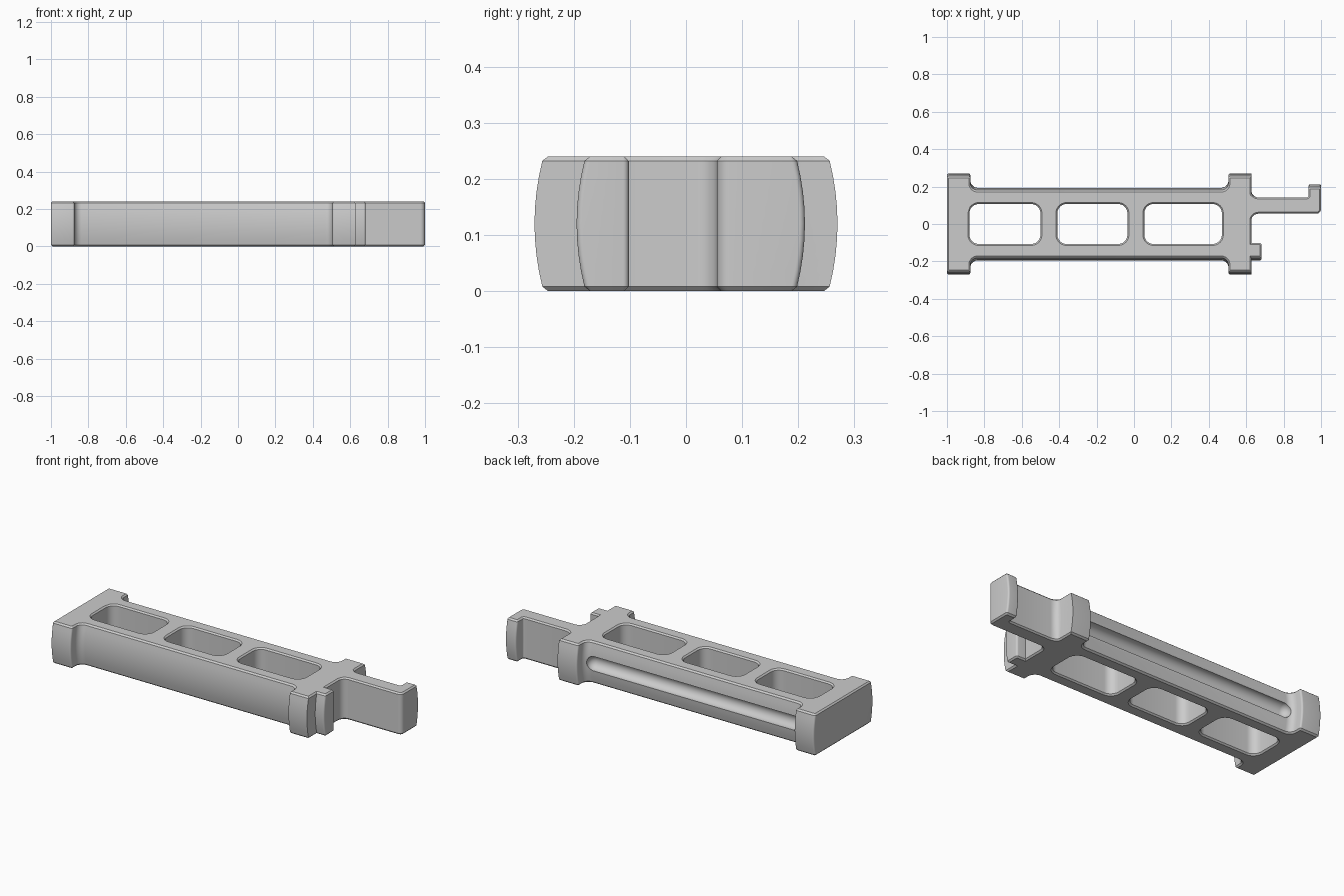
import bpy
import bmesh
from math import tan, pi
from mathutils import Vector, Matrix

if "Cube" in bpy.data.objects:
    bpy.data.objects.remove(bpy.data.objects["Cube"])

HEIGHT = 0.24
CHAMFER = 0.008

grey = bpy.data.materials.new("plain grey")
grey.use_nodes = True
colour = (0.6, 0.6, 0.6, 1)
grey.diffuse_color = colour
grey.node_tree.nodes["Principled BSDF"].inputs["Base Color"].default_value = colour


def rounded(corners, steps=6):
    """Turn (x, y, radius) corners into an outline with arc fillets."""
    points = []
    for i, (x, y, r) in enumerate(corners):
        p = Vector((x, y, 0))
        if r == 0:
            points.append(p)
            continue
        a = (Vector((*corners[i - 1][:2], 0)) - p).normalized()
        b = (Vector((*corners[(i + 1) % len(corners)][:2], 0)) - p).normalized()
        reach = r / tan(a.angle(b) / 2)
        centre = p + (a + b).normalized() * (r * r + reach * reach) ** 0.5
        start = (p + a * reach - centre).normalized()
        end = (p + b * reach - centre).normalized()
        points += [centre + start.slerp(end, k / steps) * r for k in range(steps + 1)]
    return points


def rectangle(x0, x1, y0, y1, r):
    return [(x0, y0, r), (x1, y0, r), (x1, y1, r), (x0, y1, r)]


# Plan outline: rail, two end flanges, small tab and hooked arm
BODY, FLANGE, FILLET, EDGE = 0.195, 0.27, 0.038, 0.01
outline = [
    (-1, -FLANGE, EDGE), (-0.875, -FLANGE, EDGE), (-0.875, -BODY, FILLET),
    (0.505, -BODY, FILLET), (0.505, -FLANGE, EDGE), (0.627, -FLANGE, 0),
    (0.627, -BODY, 0), (0.682, -BODY, EDGE), (0.682, -0.102, EDGE), (0.627, -0.102, 0),
    (0.627, 0.055, FILLET), (1, 0.055, 0.025), (1, 0.212, EDGE), (0.933, 0.212, EDGE),
    (0.933, 0.142, EDGE), (0.627, 0.142, FILLET),
    (0.627, FLANGE, 0), (0.505, FLANGE, EDGE), (0.505, BODY, FILLET),
    (-0.875, BODY, FILLET), (-0.875, FLANGE, EDGE), (-1, FLANGE, EDGE),
]
windows = [(-0.88, -0.5), (-0.41, -0.035), (0.055, 0.47)]

# Filled plan with three windows, thickened with chamfered rims
curve = bpy.data.curves.new("frame_plan", "CURVE")
curve.dimensions = "2D"
curve.fill_mode = "BOTH"
curve.extrude = HEIGHT / 2 - CHAMFER
curve.bevel_depth = CHAMFER
curve.bevel_resolution = 0
curve.offset = -CHAMFER
loops = [outline] + [rectangle(a, b, -0.107, 0.107, 0.05) for a, b in windows]
for loop in loops:
    pts = rounded(loop)
    spline = curve.splines.new("POLY")
    spline.points.add(len(pts) - 1)
    for sp, p in zip(spline.points, pts):
        sp.co = (p.x, p.y, 0, 1)
    spline.use_cyclic_u = True
plan = bpy.data.objects.new("frame_plan", curve)
bpy.context.collection.objects.link(plan)
mesh = bpy.data.meshes.new_from_object(plan.evaluated_get(bpy.context.evaluated_depsgraph_get()))
bpy.data.objects.remove(plan)

# Slice the walls into layers and bulge the outer sides
bm = bmesh.new()
bm.from_mesh(mesh)
bmesh.ops.remove_doubles(bm, verts=bm.verts, dist=0.0002)
layers = 8
for i in range(1, layers):
    z = (i / layers - 0.5) * (HEIGHT - 2 * CHAMFER)
    bmesh.ops.bisect_plane(bm, geom=bm.verts[:] + bm.edges[:] + bm.faces[:],
                           plane_co=(0, 0, z), plane_no=(0, 0, 1))
for v in bm.verts:
    outer = min(max((abs(v.co.y) - 0.145) / 0.04, 0), 1)
    drop = 0.016 * outer * (2 * v.co.z / HEIGHT) ** 2
    v.co.y -= drop if v.co.y > 0 else -drop
    v.co.z += HEIGHT / 2
bmesh.ops.recalc_face_normals(bm, faces=bm.faces)
bm.to_mesh(mesh)
bm.free()
mesh.materials.clear()
mesh.materials.append(grey)
frame = bpy.data.objects.new("frame", mesh)
bpy.context.collection.objects.link(frame)

# Round-ended groove along the back of the rail: a sphere stretched into a capsule
bm = bmesh.new()
bmesh.ops.create_uvsphere(bm, u_segments=24, v_segments=13, radius=0.042,
                          matrix=Matrix.Rotation(pi / 2, 4, "Y"))
for v in bm.verts:
    if v.co.x > 0:
        v.co.x += 1.27
groove_mesh = bpy.data.meshes.new("groove_cutter")
bm.to_mesh(groove_mesh)
bm.free()
groove_mesh.materials.append(grey)
groove = bpy.data.objects.new("groove_cutter", groove_mesh)
groove.location = (-0.82, 0.19, HEIGHT / 2)
groove.hide_render = True
bpy.context.collection.objects.link(groove)

bpy.context.view_layer.objects.active = frame
frame.select_set(True)
cut = frame.modifiers.new("groove", "BOOLEAN")
cut.operation = "DIFFERENCE"
cut.solver = "EXACT"
cut.object = groove
bpy.ops.object.modifier_apply(modifier=cut.name)
bpy.data.objects.remove(groove)
bpy.ops.object.shade_smooth_by_angle(angle=0.55)
